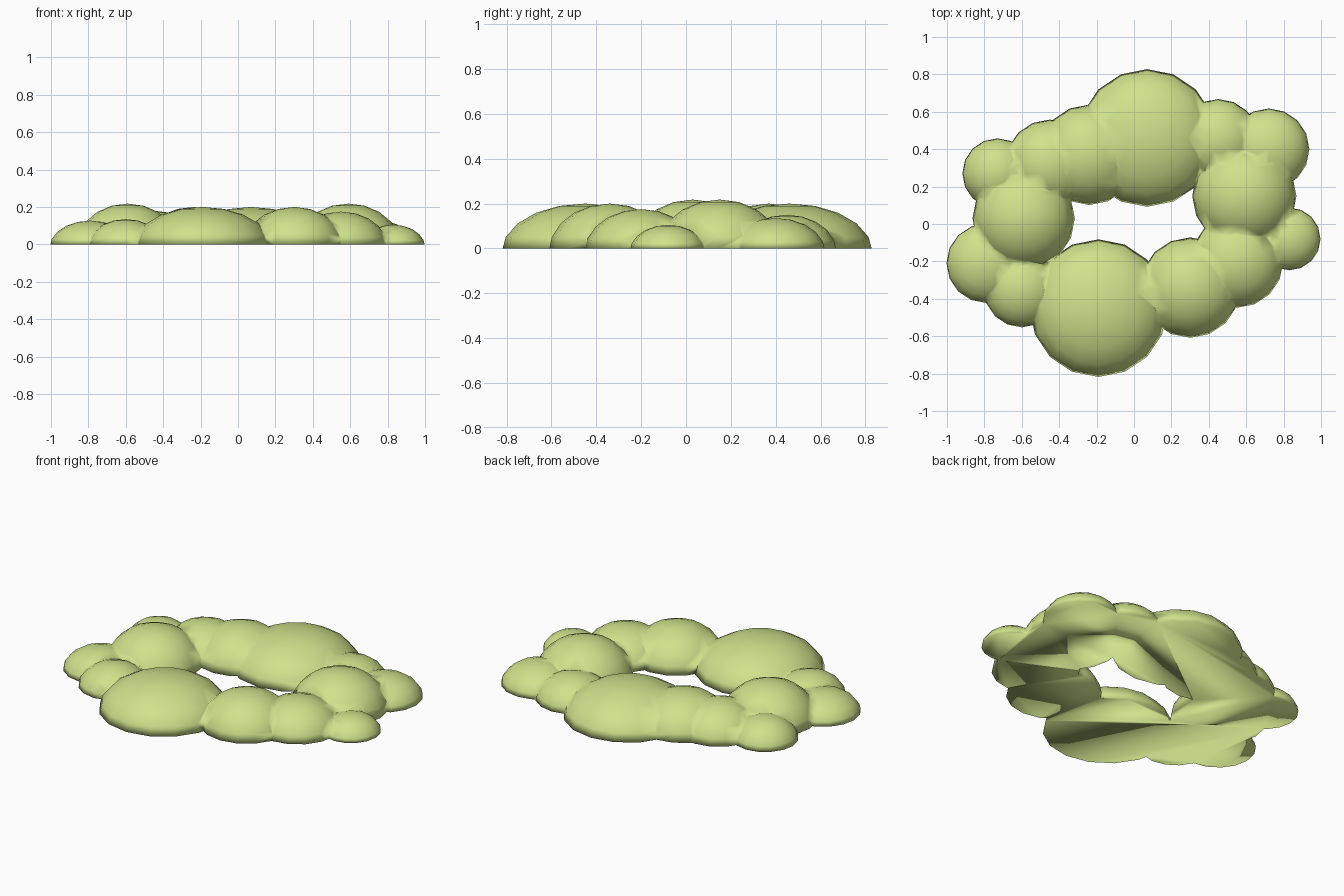
import bpy

if "Cube" in bpy.data.objects:
    bpy.data.objects.remove(bpy.data.objects["Cube"])

# Puffs of the ring: centre x, centre y, radius at ground, height
PUFFS = [
    (0.07, 0.46, 0.37, 0.20), (0.45, 0.45, 0.22, 0.15),
    (0.72, 0.40, 0.22, 0.135), (0.59, 0.15, 0.28, 0.218),
    (0.83, -0.08, 0.17, 0.105), (0.55, -0.20, 0.25, 0.175),
    (0.30, -0.34, 0.27, 0.20), (-0.19, -0.45, 0.37, 0.20),
    (-0.60, -0.35, 0.205, 0.135), (-0.79, -0.21, 0.215, 0.127),
    (-0.59, 0.03, 0.275, 0.218), (-0.73, 0.27, 0.19, 0.135),
    (-0.45, 0.32, 0.24, 0.18), (-0.24, 0.37, 0.27, 0.20),
]
SINK = 0.015


def add_puff(i, x, y, r, h):
    bpy.ops.mesh.primitive_uv_sphere_add(segments=16, ring_count=10, radius=1,
                                         location=(x, y, -SINK))
    ob = bpy.context.object
    ob.name = f"puff_{i}"
    ob.scale = (r * 1.005, r * 1.005, h + SINK)
    bpy.ops.object.transform_apply(location=True, rotation=True, scale=True)
    return ob


def boolean(target, other, operation):
    mod = target.modifiers.new(operation, 'BOOLEAN')
    mod.object = other
    mod.operation = operation
    mod.solver = 'EXACT'
    bpy.context.view_layer.objects.active = target
    bpy.ops.object.modifier_apply(modifier=mod.name)
    bpy.data.objects.remove(other)


# Merge flattened spheres into one ring
parts = [add_puff(i, *p) for i, p in enumerate(PUFFS)]
ring = parts[0]
ring.name = "bush_ring"
for other in parts[1:]:
    boolean(ring, other, 'UNION')

# Flat underside on the ground
bpy.ops.mesh.primitive_cube_add(size=4, location=(0, 0, -2))
boolean(ring, bpy.context.object, 'DIFFERENCE')

for poly in ring.data.polygons:
    poly.use_smooth = True

mat = bpy.data.materials.new("leaf_green")
mat.diffuse_color = (0.62, 0.76, 0.26, 1)
mat.use_nodes = True
mat.node_tree.nodes["Principled BSDF"].inputs["Base Color"].default_value = mat.diffuse_color
ring.data.materials.clear()
ring.data.materials.append(mat)
